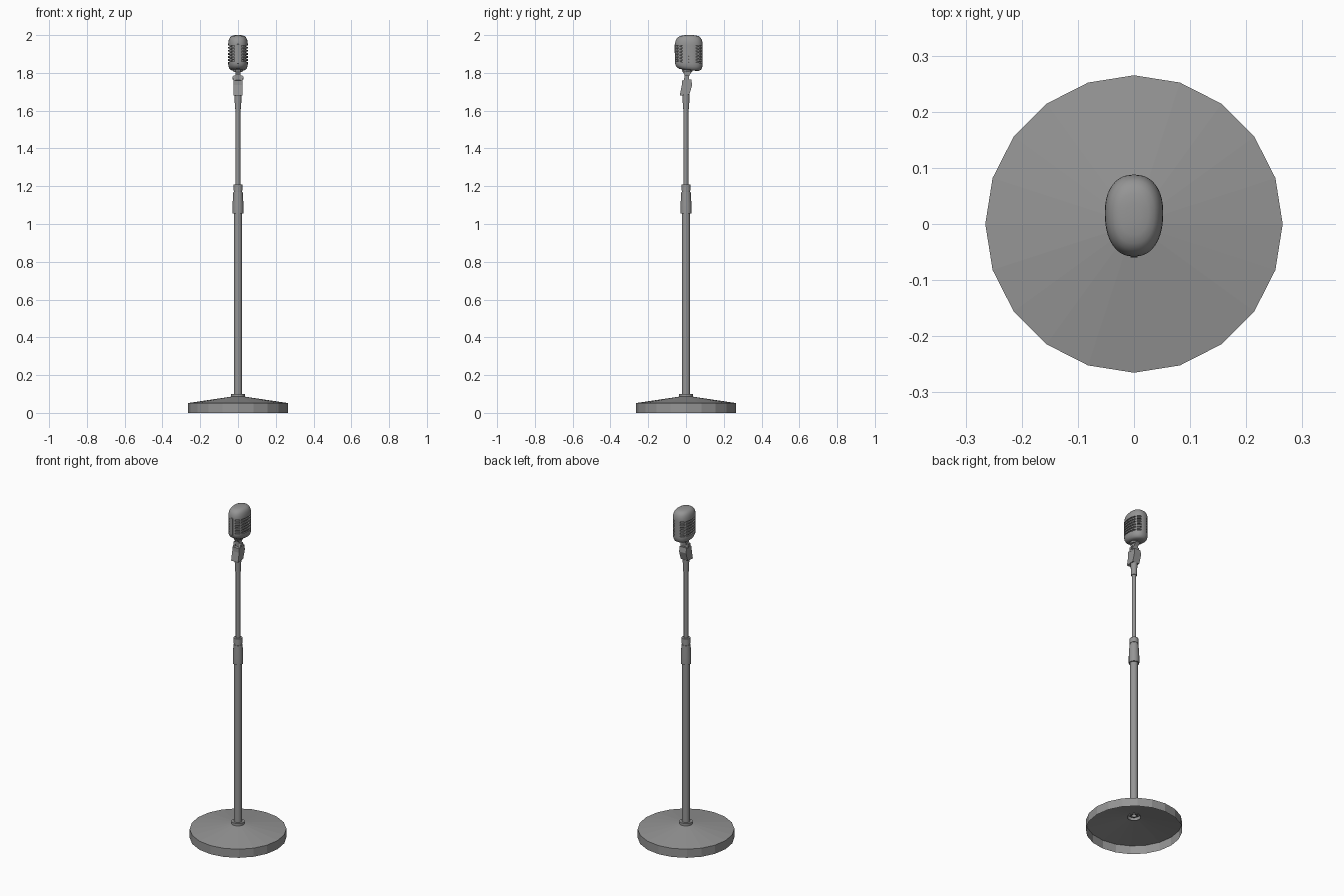
import bpy, bmesh, math
from mathutils import Matrix, Vector

cube = bpy.data.objects.get("Cube")
if cube:
    bpy.data.objects.remove(cube, do_unlink=True)

GREY = (0.30, 0.30, 0.30, 1)
metal = bpy.data.materials.new("grey metal")
metal.use_nodes = True
metal.diffuse_color = GREY
metal.node_tree.nodes["Principled BSDF"].inputs["Base Color"].default_value = GREY


def finish(name, bm, smooth=None):
    bmesh.ops.recalc_face_normals(bm, faces=bm.faces)
    mesh = bpy.data.meshes.new(name)
    bm.to_mesh(mesh)
    bm.free()
    mesh.materials.append(metal)
    obj = bpy.data.objects.new(name, mesh)
    bpy.context.collection.objects.link(obj)
    if smooth:
        bpy.ops.object.select_all(action='DESELECT')
        obj.select_set(True)
        bpy.context.view_layer.objects.active = obj
        bpy.ops.object.shade_smooth_by_angle(angle=math.radians(smooth))
    return obj


def skin(bm, rings):
    """Join rings of vertices with quads; returns one list of faces per row."""
    rows = []
    for a, b in zip(rings, rings[1:]):
        n = len(a)
        rows.append([bm.faces.new((a[i], a[(i + 1) % n], b[(i + 1) % n], b[i]))
                     for i in range(n)])
    return rows


def turned(name, profile, sides, smooth=None):
    """Revolve (radius, z) points round the z axis."""
    bm = bmesh.new()
    rings = [[bm.verts.new((r * math.cos(math.tau * i / sides),
                            r * math.sin(math.tau * i / sides), z))
              for i in range(sides)] for r, z in profile]
    skin(bm, rings)
    return finish(name, bm, smooth)


def side_plate(name, outline, half_width, x=0):
    """Extrude a (y, z) outline across x."""
    bm = bmesh.new()
    face = bm.faces.new([bm.verts.new((x - half_width, y, z)) for y, z in outline])
    out = bmesh.ops.extrude_face_region(bm, geom=[face])
    verts = [v for v in out["geom"] if isinstance(v, bmesh.types.BMVert)]
    bmesh.ops.translate(bm, verts=verts, vec=(2 * half_width, 0, 0))
    return finish(name, bm)


# Hollow weighted base with its collar
turned("base", [(0.265, 0), (0.265, 0.052), (0.036, 0.086)], 20)
turned("base_collar", [(0.036, 0.08), (0.036, 0.1), (0.02, 0.1)], 20, 30)

# Telescopic pole
turned("lower_pole", [(0.013, 0.09), (0.022, 0.09), (0.022, 1.06), (0.012, 1.06)], 16, 30)
turned("height_clutch", [(0.02, 1.055), (0.029, 1.055), (0.029, 1.1), (0.025, 1.17),
                         (0.022, 1.17), (0.022, 1.178), (0.025, 1.178),
                         (0.024, 1.21), (0.011, 1.21)], 16, 30)
turned("upper_pole", [(0.0125, 1.2), (0.0125, 1.63)], 12, 35)
turned("swivel_socket", [(0.011, 1.61), (0.016, 1.61), (0.019, 1.685), (0.008, 1.69)], 16, 30)

# Tilting swivel: slanted body, two ears, cross bolt and neck
side_plate("swivel_body", [(-0.033, 1.68), (0.017, 1.685), (0.033, 1.735),
                           (0.028, 1.765), (-0.022, 1.76), (-0.022, 1.735)], 0.023)
for side, x in (("right", -0.018), ("left", 0.018)):
    side_plate("swivel_ear_" + side, [(-0.014, 1.755), (0.018, 1.755),
                                      (0.015, 1.785), (-0.006, 1.785)], 0.006, x)
bm = bmesh.new()
turn = Matrix.Translation((0, 0.004, 1.773)) @ Matrix.Rotation(math.pi / 2, 4, 'Y')
bmesh.ops.create_cone(bm, cap_ends=True, segments=12, radius1=0.009, radius2=0.009,
                      depth=0.056, matrix=turn)
finish("swivel_bolt", bm, 35)
side_plate("neck", [(-0.006, 1.76), (0.014, 1.76), (0.018, 1.79), (0.034, 1.808),
                    (0.034, 1.825), (-0.024, 1.835), (-0.022, 1.812), (-0.008, 1.79)], 0.013)
bm = bmesh.new()
bmesh.ops.create_cone(bm, cap_ends=True, segments=16, radius1=0.024, radius2=0.03,
                      depth=0.026, matrix=Matrix.Translation((0, 0.008, 1.818)))
finish("neck_collar", bm, 35)

# Microphone head: egg-shaped plan, domed top, sloping underside
SEGMENTS = 40
CENTRE = 0.02
SLOT_LOW, SLOT_HIGH, SLOT_ROWS = 1.848, 1.952, 13


def plan_point(i, scale, z):
    a = math.tau * i / SEGMENTS
    c, s = math.cos(a), math.sin(a)
    power = 0.88
    length = 0.068 if s > 0 else 0.078
    x = 0.052 * math.copysign(abs(c) ** power, c) * scale
    y = CENTRE + length * math.copysign(abs(s) ** power, s) * scale
    slope = 0.1 * max(0, min(1, (1.9 - z) / 0.08))
    return Vector((x, y, z - slope * (y - CENTRE)))


lower = [(0.45, 1.814), (0.72, 1.816), (0.88, 1.823), (0.97, 1.835)]
upper = [(0.98, 1.963), (0.93, 1.976), (0.84, 1.986), (0.7, 1.994), (0.5, 1.998), (0.25, 2.0)]
grille = [(1, SLOT_LOW + (SLOT_HIGH - SLOT_LOW) * k / SLOT_ROWS) for k in range(SLOT_ROWS + 1)]
bm = bmesh.new()
rings = [[bm.verts.new(plan_point(i, s, z)) for i in range(SEGMENTS)]
         for s, z in lower + grille + upper]
rows = skin(bm, rings)
bm.faces.new(rings[0])
bm.faces.new(rings[-1])

# Sink horizontal slots, leaving a front and a back spine and upright ribs
slots = []
for k in range(1, SLOT_ROWS, 2):
    for i, face in enumerate(rows[len(lower) + k]):
        from_spine = min(abs(i + 0.5 - SEGMENTS * q) for q in (0.25, 0.75))
        if from_spine > 2 and int(from_spine) != 5:
            slots.append(face)
out = bmesh.ops.extrude_face_region(bm, geom=slots)
for v in out["geom"]:
    if isinstance(v, bmesh.types.BMVert):
        v.co.x *= 0.86
        v.co.y = CENTRE + (v.co.y - CENTRE) * 0.88
bmesh.ops.delete(bm, geom=slots, context='FACES')
finish("microphone_head", bm, 35)

# Thin raised spine down the front of the head
side_plate("front_spine", [(-0.05, 1.84), (-0.059, 1.85), (-0.06, 1.95), (-0.05, 1.96)], 0.006)
